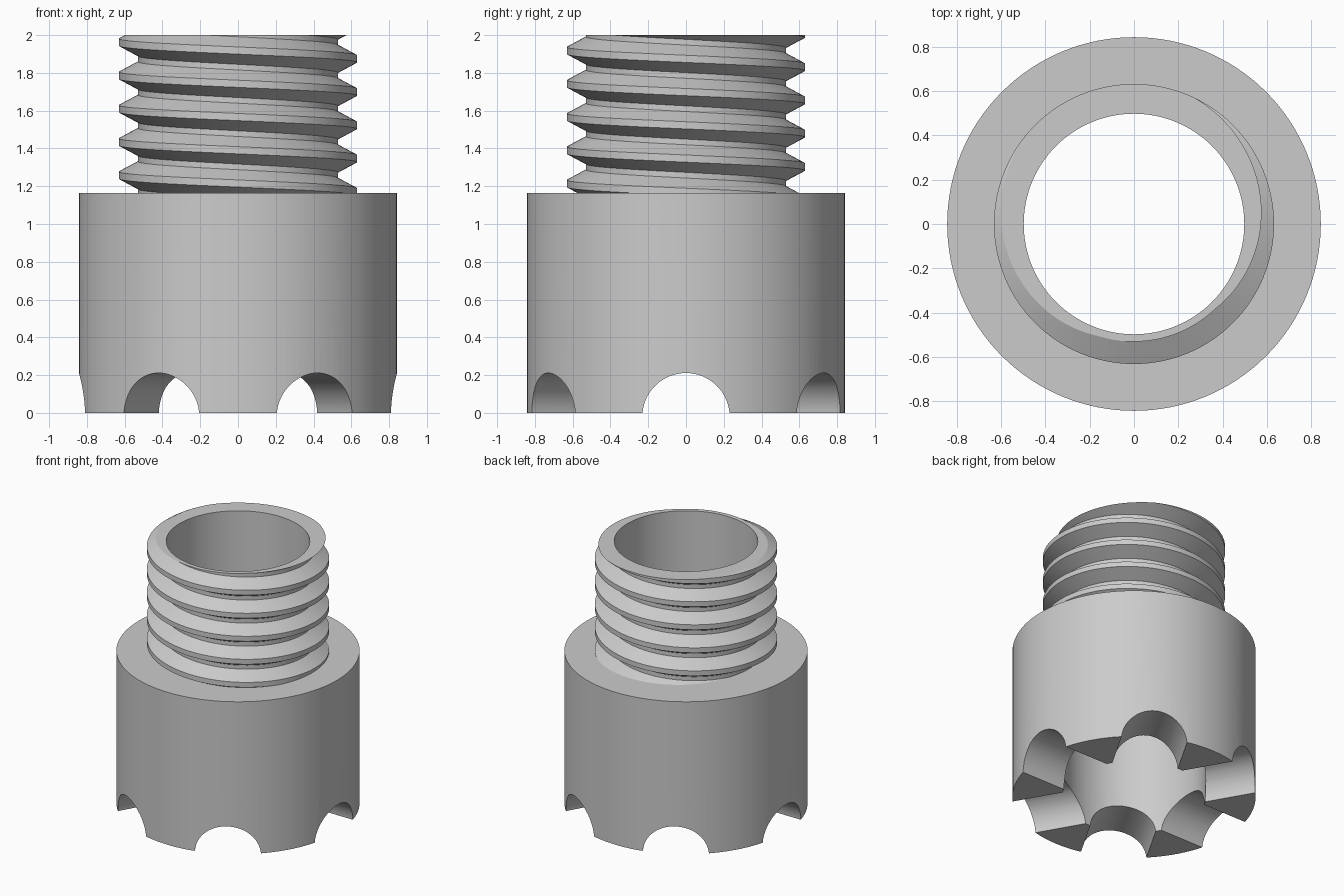
import bpy
import bmesh
from math import cos, sin, pi, radians
from mathutils import Vector, Matrix

SEGMENTS = 128
BODY_RADIUS, BORE_RADIUS, BODY_TOP = 0.842, 0.497, 1.165
CREST_RADIUS, ROOT_RADIUS, TOP = 0.631, 0.53, 2.0
PITCH, CREST_FLAT, ROOT_FLAT = 0.176, 0.038, 0.03
CREST_ANGLE = radians(103)      # where a crest meets the top face
NOTCH_RADIUS, NOTCH_Z, NOTCH_COUNT = 0.231, -0.02, 6

if "Cube" in bpy.data.objects:
    bpy.data.objects.remove(bpy.data.objects["Cube"])

grey = bpy.data.materials.new("plain grey")
grey.use_nodes = True
grey.diffuse_color = (0.6, 0.6, 0.6, 1)
grey.node_tree.nodes["Principled BSDF"].inputs["Base Color"].default_value = (0.6, 0.6, 0.6, 1)


def add_object(name, bm):
    bmesh.ops.recalc_face_normals(bm, faces=bm.faces[:])
    mesh = bpy.data.meshes.new(name)
    bm.to_mesh(mesh)
    bm.free()
    mesh.materials.append(grey)
    obj = bpy.data.objects.new(name, mesh)
    bpy.context.collection.objects.link(obj)
    return obj


def activate(obj):
    bpy.ops.object.select_all(action='DESELECT')
    obj.select_set(True)
    bpy.context.view_layer.objects.active = obj


def shade(obj):
    activate(obj)
    bpy.ops.object.shade_smooth_by_angle(angle=radians(20))


def ring(bm, radius, z):
    return [bm.verts.new((radius * cos(2 * pi * i / SEGMENTS),
                          radius * sin(2 * pi * i / SEGMENTS), z))
            for i in range(SEGMENTS)]


# Body: thick tube
bm = bmesh.new()
section = [(BODY_RADIUS, 0), (BODY_RADIUS, BODY_TOP), (BORE_RADIUS, BODY_TOP), (BORE_RADIUS, 0)]
rings = [ring(bm, r, z) for r, z in section]
for a, b in zip(rings, rings[1:] + rings[:1]):
    for i in range(SEGMENTS):
        j = (i + 1) % SEGMENTS
        bm.faces.new((a[i], a[j], b[j], b[i]))
body = add_object("body", bm)

# Round notches: each cutter crosses the whole tube and makes two of them
for k in range(NOTCH_COUNT // 2):
    bm = bmesh.new()
    turn = Matrix.Rotation(k * 2 * pi / NOTCH_COUNT, 4, 'Z') @ Matrix.Rotation(pi / 2, 4, 'Y')
    bmesh.ops.create_cone(bm, cap_ends=True, segments=64, radius1=NOTCH_RADIUS,
                          radius2=NOTCH_RADIUS, depth=3,
                          matrix=Matrix.Translation((0, 0, NOTCH_Z)) @ turn)
    cutter = add_object("notch_cutter", bm)
    cutter.hide_render = True
    activate(body)
    cut = body.modifiers.new("notch", 'BOOLEAN')
    cut.operation, cut.solver, cut.object = 'DIFFERENCE', 'EXACT', cutter
    bpy.ops.object.modifier_apply(modifier=cut.name)
    bpy.data.objects.remove(cutter)
shade(body)

# Threaded neck: helical profile, descending counter-clockwise
bm = bmesh.new()
half_crest, half_root = CREST_FLAT / 2, (PITCH - ROOT_FLAT) / 2
profile = [(ROOT_RADIUS, -half_root), (CREST_RADIUS, -half_crest),
           (CREST_RADIUS, half_crest), (ROOT_RADIUS, half_root)]
columns = []
for i in range(SEGMENTS + 1):
    angle = 2 * pi * i / SEGMENTS
    crest = TOP - PITCH * (angle - CREST_ANGLE) / (2 * pi)
    columns.append([bm.verts.new((r * cos(angle), r * sin(angle), crest + k * PITCH + dz))
                    for k in range(-7, 3) for r, dz in profile])
for a, b in zip(columns, columns[1:]):
    for i in range(len(a) - 1):
        bm.faces.new((a[i], b[i], b[i + 1], a[i + 1]))
bmesh.ops.remove_doubles(bm, verts=bm.verts[:], dist=0.0001)

# Trim the thread flat at both ends
for height, direction in ((BODY_TOP, -1), (TOP, 1)):
    bmesh.ops.bisect_plane(bm, geom=bm.verts[:] + bm.edges[:] + bm.faces[:], dist=0.00001,
                           plane_co=(0, 0, height), plane_no=(0, 0, direction),
                           clear_outer=True)

# Top face and neck bore, extruded from the trimmed upper edge
edges = [e for e in bm.edges if e.is_boundary and all(abs(v.co.z - TOP) < 0.001 for v in e.verts)]
for height in (TOP, BODY_TOP):
    result = bmesh.ops.extrude_edge_only(bm, edges=edges)["geom"]
    edges = [g for g in result if isinstance(g, bmesh.types.BMEdge)]
    for v in [g for g in result if isinstance(g, bmesh.types.BMVert)]:
        flat = Vector((v.co.x, v.co.y, 0)).normalized() * BORE_RADIUS
        v.co = (flat.x, flat.y, height)
shade(add_object("threaded_neck", bm))
